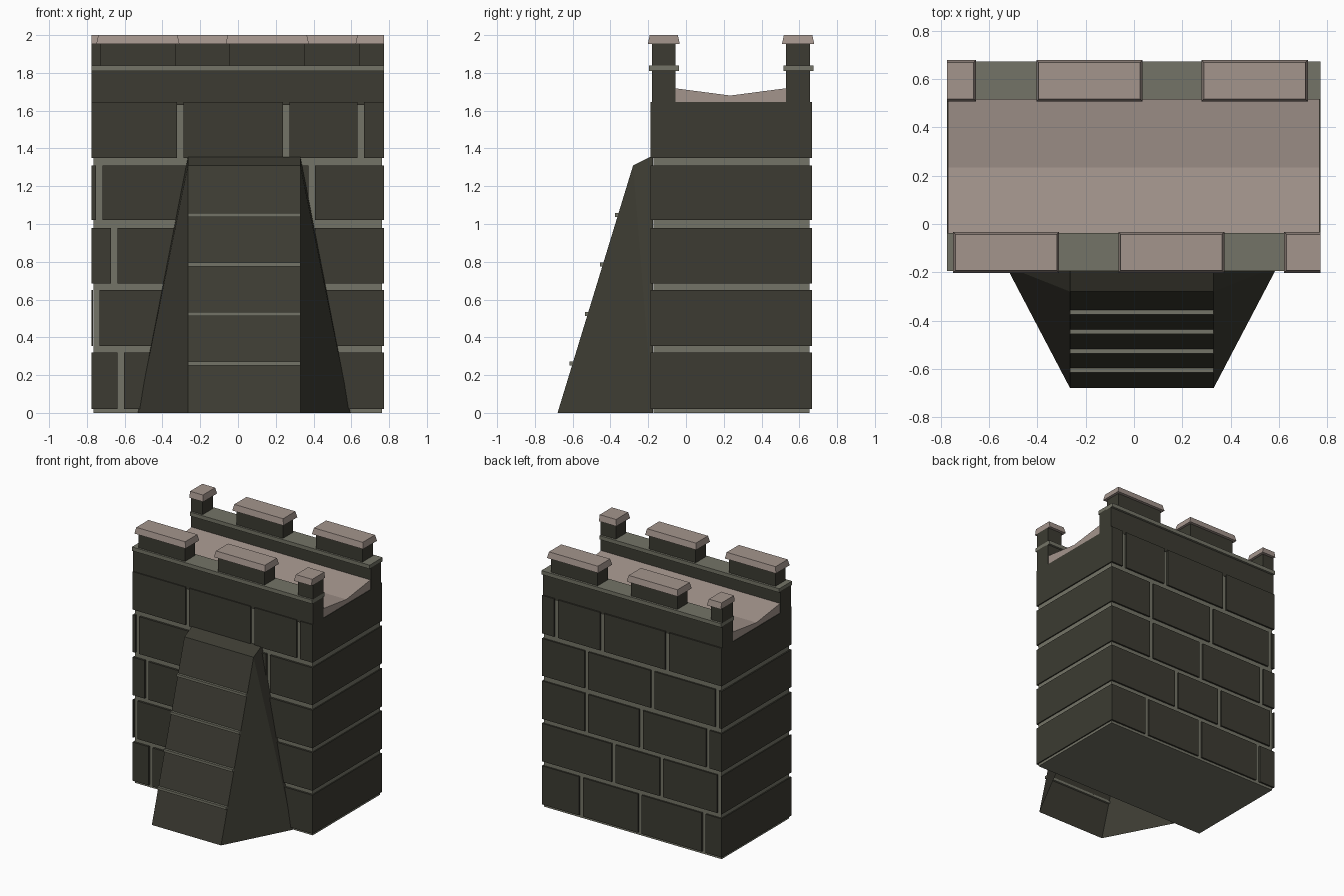
import bpy, bmesh

cube = bpy.data.objects.get("Cube")
if cube:
    bpy.data.objects.remove(cube, do_unlink=True)


def material(name, r, g, b):
    m = bpy.data.materials.new(name)
    m.use_nodes = True
    m.diffuse_color = (r, g, b, 1)
    m.node_tree.nodes["Principled BSDF"].inputs["Base Color"].default_value = (r, g, b, 1)
    return m


STONE = material("dark stone", 0.045, 0.044, 0.032)
MORTAR = material("grey mortar", 0.175, 0.175, 0.135)
PALE = material("pale stone", 0.37, 0.30, 0.265)

LEFT, RIGHT = -0.775, 0.772


def finish(name, bm, mat):
    bmesh.ops.recalc_face_normals(bm, faces=bm.faces)
    mesh = bpy.data.meshes.new(name)
    bm.to_mesh(mesh)
    bm.free()
    mesh.materials.append(mat)
    ob = bpy.data.objects.new(name, mesh)
    bpy.context.collection.objects.link(ob)
    return ob


def loft(name, mat, low, high, caps=(True, True)):
    """Join two matching outlines with side faces and optional end faces."""
    bm = bmesh.new()
    a = [bm.verts.new(p) for p in low]
    b = [bm.verts.new(p) for p in high]
    n = len(a)
    for i in range(n):
        j = (i + 1) % n
        bm.faces.new((a[i], a[j], b[j], b[i]))
    for ring, wanted in zip((a, b), caps):
        if wanted:
            bm.faces.new(ring)
    return finish(name, bm, mat)


def rect(x, y, z):
    return [(x[0], y[0], z), (x[1], y[0], z), (x[1], y[1], z), (x[0], y[1], z)]


def box(name, mat, x, y, z):
    return loft(name, mat, rect(x, y, z[0]), rect(x, y, z[1]))


# Mortar core of the wall
box("wall_core", MORTAR, (-0.765, 0.763), (-0.172, 0.655), (0, 1.63))

# Courses of blocks running right through the wall, split at the joints
courses = [
    (0.02, 0.32, [-0.62, -0.07, 0.435]),
    (0.355, 0.65, [-0.75, -0.255, 0.155]),
    (0.685, 0.98, [-0.655, -0.08, 0.39]),
    (1.02, 1.31, [-0.735, -0.18, 0.39]),
    (1.35, 1.645, [-0.305, 0.255, 0.65]),
]
GAP = 0.017
for row, (z0, z1, joints) in enumerate(courses, 1):
    starts = [LEFT] + [j + GAP for j in joints]
    ends = [j - GAP for j in joints] + [RIGHT]
    for col, span in enumerate(zip(starts, ends), 1):
        box(f"block_{row}_{col}", STONE, span, (-0.188, 0.668), (z0, z1))

# Walkway slab with a shallow valley along the middle
profile = [(-0.07, 1.63), (0.54, 1.63), (0.54, 1.72), (0.235, 1.68), (-0.07, 1.72)]
loft("walkway", PALE, [(LEFT + 0.004, y, z) for y, z in profile],
     [(RIGHT - 0.004, y, z) for y, z in profile])


# Battlements: parapet, ledge, merlons and tapered caps
def battlement(side, y0, y1, spans):
    box(side + "_parapet", STONE, (LEFT, RIGHT), (y0, y1), (1.63, 1.815))
    box(side + "_ledge", MORTAR, (LEFT, RIGHT), (y0 - 0.015, y1 + 0.017), (1.81, 1.84))
    for i, (x0, x1) in enumerate(spans, 1):
        # Ends that meet the end of the wall stay flush
        a = 0 if x0 == LEFT else 1
        b = 0 if x1 == RIGHT else 1
        box(f"{side}_merlon_{i}", STONE, (x0 + a * 0.02, x1 - b * 0.02), (y0, y1), (1.84, 1.955))
        loft(f"{side}_cap_{i}", PALE,
             rect((x0, x1), (y0 - 0.022, y1 + 0.022), 1.953),
             rect((x0 + a * 0.01, x1 - b * 0.01), (y0 - 0.012, y1 + 0.012), 2.0))


battlement("front", -0.18, -0.055, [(-0.75, -0.31), (-0.065, 0.375), (0.622, RIGHT)])
battlement("back", 0.53, 0.657, [(LEFT, -0.655), (-0.405, 0.035), (0.28, 0.72)])

# Sloping buttress, flared towards the wall, with an open underside
BL, BR, WALL = -0.265, 0.33, -0.175
bm = bmesh.new()
sides = []
for x, flare in ((BL, -0.265), (BR, 0.265)):
    sides.append([bm.verts.new(p) for p in (
        (x + flare, WALL, 0), (x, -0.68, 0), (x, -0.28, 1.31), (x, -0.19, 1.355), (x, WALL, 1.355))])
l, r = sides
for s in sides:
    bm.faces.new((s[0], s[1], s[2]))
    bm.faces.new((s[0], s[2], s[3], s[4]))
for i in range(1, 4):
    bm.faces.new((l[i], r[i], r[i + 1], l[i + 1]))
finish("buttress", bm, STONE)

# Mortar strips across the buttress
for i in range(1, 5):
    z = 0.262 * i
    y = -0.68 + 0.4 * z / 1.31
    box(f"buttress_strip_{i}", MORTAR, (BL, BR), (y - 0.016, y + 0.012), (z - 0.01, z + 0.01))
